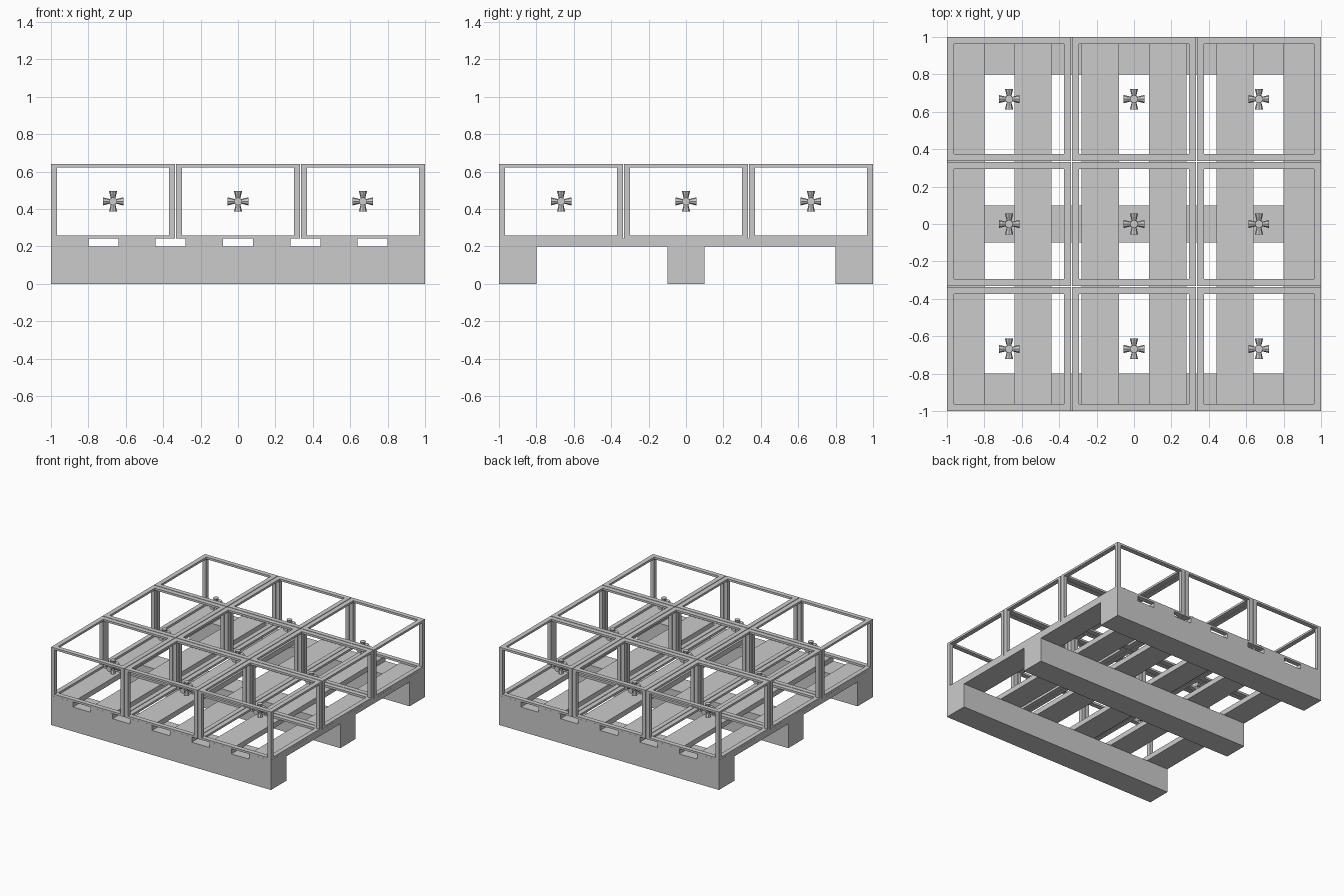
import bpy, bmesh
from mathutils import Matrix, Vector

if "Cube" in bpy.data.objects:
    bpy.data.objects.remove(bpy.data.objects["Cube"])


def add_box(bm, lo, hi):
    lo, hi = Vector(lo), Vector(hi)
    m = Matrix.Translation((lo + hi) / 2) @ Matrix.Diagonal((*(hi - lo), 1))
    bmesh.ops.create_cube(bm, size=1, matrix=m)


def make_mesh(name, build):
    mesh = bpy.data.meshes.new(name)
    bm = bmesh.new()
    build(bm)
    bm.to_mesh(mesh)
    bm.free()
    return mesh


def place(name, mesh, loc=(0, 0, 0)):
    ob = bpy.data.objects.new(name, mesh)
    ob.location = loc
    bpy.context.collection.objects.link(ob)


# Pallet: three bearers running in x, six deck slats running in y
bearer = make_mesh("bearer", lambda bm: add_box(bm, (-1, -.1, 0), (1, .1, .2)))
for i, y in enumerate((-.9, 0, .9)):
    place(f"pallet_bearer_{i}", bearer, (0, y, 0))
slat = make_mesh("slat", lambda bm: add_box(bm, (-.1, -1, .2), (.1, 1, .242)))
for i in range(6):
    place(f"deck_slat_{i}", slat, (-.9 + .36 * i, 0, 0))

# Open crate frame: four posts, four rails at the top and bottom
W, H = .3315, .199
RAIL, THICK, POST = .038, .017, .033


def build_frame(bm):
    for sx in (-1, 1):
        for sy in (-1, 1):
            c = Vector((sx * (W - POST / 2), sy * (W - POST / 2), 0))
            h = Vector((POST / 2, POST / 2, H - THICK))
            add_box(bm, c - h, c + h)
    for sz in (-1, 1):
        z = sz * (H - THICK / 2)
        for s in (-1, 1):
            c = Vector((0, s * (W - RAIL / 2), z))
            h = Vector((W, RAIL / 2, THICK / 2))
            add_box(bm, c - h, c + h)
            c = Vector((s * (W - RAIL / 2), 0, z))
            h = Vector((RAIL / 2, W - RAIL, THICK / 2))
            add_box(bm, c - h, c + h)


# Small six-armed marker: cones flaring outward from the crate centre
def build_marker(bm):
    for axis in "XYZ":
        for s in (-1, 1):
            d = Vector([s * (axis == a) for a in "XYZ"])
            rot = d.to_track_quat('Z', 'Y').to_matrix().to_4x4()
            bmesh.ops.create_cone(bm, cap_ends=True, segments=8, radius1=.008, radius2=.022,
                                  depth=.055, matrix=Matrix.Translation(d * .0275) @ rot)


frame = make_mesh("crate_frame", build_frame)
marker = make_mesh("centre_marker", build_marker)
for i in range(3):
    for j in range(3):
        loc = ((i - 1) * .668, (j - 1) * .668, .441)
        place(f"crate_frame_{i}{j}", frame, loc)
        place(f"centre_marker_{i}{j}", marker, loc)
